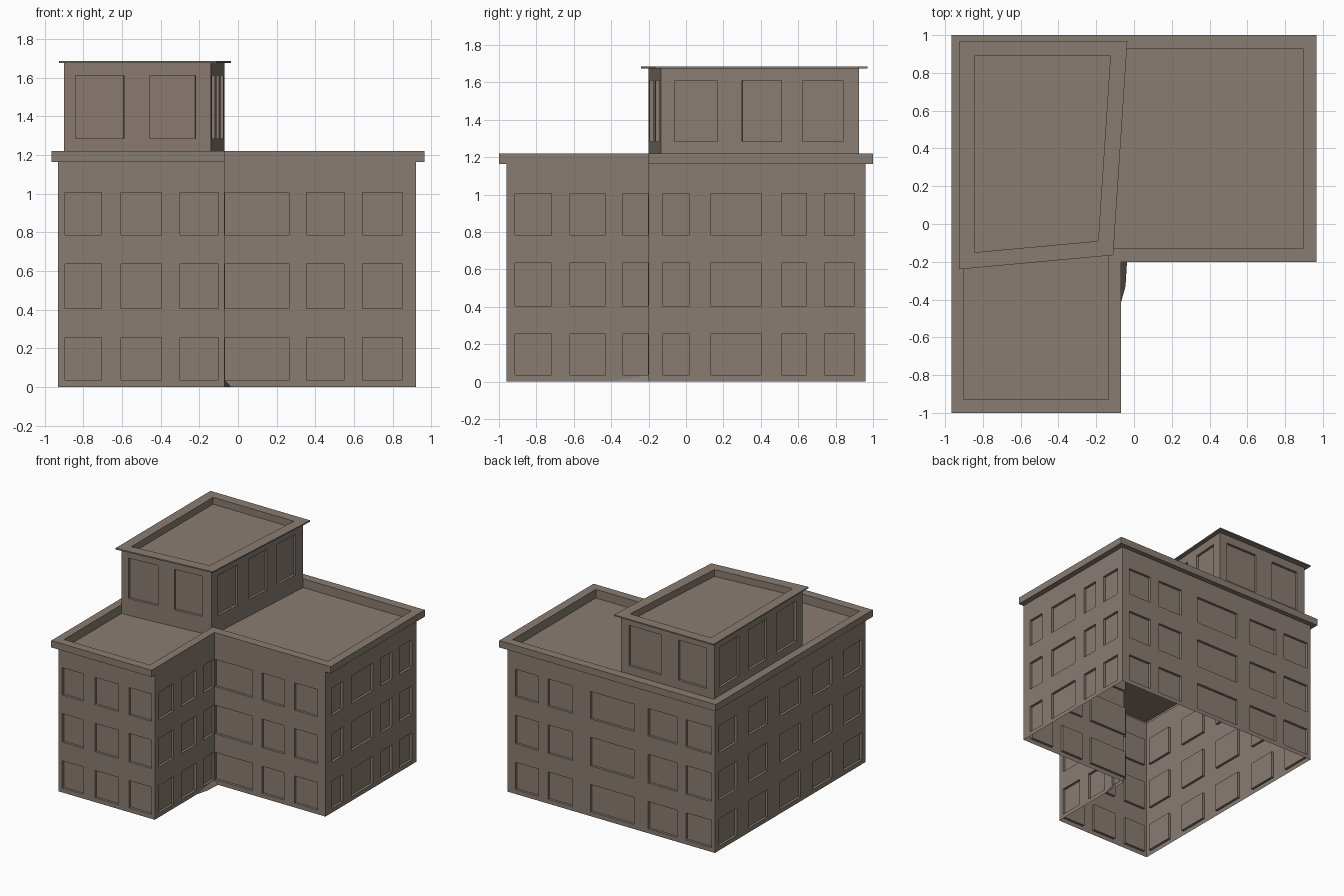
import bpy, bmesh
from mathutils import Vector

if "Cube" in bpy.data.objects:
    bpy.data.objects.remove(bpy.data.objects["Cube"])

stone = bpy.data.materials.new("warm grey brown stone")
stone.diffuse_color = (0.254, 0.202, 0.171, 1)
stone.use_nodes = True
stone.node_tree.nodes["Principled BSDF"].inputs["Base Color"].default_value = stone.diffuse_color
DEPTH = 0.02


def finish(name, bm):
    bmesh.ops.remove_doubles(bm, verts=bm.verts, dist=0.0005)
    me = bpy.data.meshes.new(name)
    bm.to_mesh(me)
    bm.free()
    me.materials.append(stone)
    bpy.context.collection.objects.link(bpy.data.objects.new(name, me))


def face(bm, pts):
    bm.faces.new([bm.verts.new(p) for p in pts])


def wall(bm, a, b, z0, z1, windows, rows):
    """Single-skin wall from a to b with recessed window panels."""
    a, b = Vector((*a, 0)), Vector((*b, 0))
    d = b - a
    ax = 0 if abs(d.x) > abs(d.y) else 1
    spans = sorted(sorted((c - a[ax]) / d[ax] for c in w) for w in windows)
    us = [0] + [u for s in spans for u in s] + [1]
    zs = [z0] + [z for r in rows for z in r] + [z1]
    inward = Vector((-d.y, d.x, 0)).normalized() * DEPTH
    for i in range(len(us) - 1):
        for j in range(len(zs) - 1):
            q = [a + d * u + Vector((0, 0, z)) for u, z in
                 ((us[i], zs[j]), (us[i + 1], zs[j]),
                  (us[i + 1], zs[j + 1]), (us[i], zs[j + 1]))]
            if i % 2 and j % 2:
                r = [p + inward for p in q]
                face(bm, r)
                for k in range(4):
                    n = (k + 1) % 4
                    face(bm, (q[k], q[n], r[n], r[k]))
            else:
                face(bm, q)


def walls(name, outline, z0, z1, windows, rows):
    bm = bmesh.new()
    for i, w in enumerate(windows):
        wall(bm, outline[i], outline[(i + 1) % len(outline)], z0, z1, w, rows)
    finish(name, bm)


def roof(name, wall_line, outer, inner, z_low, z_top, z_floor):
    """Overhanging cornice, parapet top and sunken roof floor."""
    bm = bmesh.new()
    rings = [(wall_line, z_low), (outer, z_low), (outer, z_top),
             (inner, z_top), (inner, z_floor)]
    n = len(outer)
    for (p, zp), (q, zq) in zip(rings, rings[1:]):
        for i in range(n):
            k = (i + 1) % n
            pts = [Vector((*p[i], zp)), Vector((*p[k], zp)),
                   Vector((*q[k], zq)), Vector((*q[i], zq))]
            # skip the soffit where the cornice is flush with the wall
            if (pts[1] - pts[0]).cross(pts[3] - pts[0]).length + \
               (pts[2] - pts[1]).cross(pts[3] - pts[2]).length > 1e-5:
                face(bm, pts)
    face(bm, [(*p, z_floor) for p in inner])
    finish(name, bm)


def ell(x0, y0, xi, yi, x1, y1):
    return [(x0, y0), (xi, y0), (xi, yi), (x1, yi), (x1, y1), (x0, y1)]


# Main L-shaped block, open underneath
main = ell(-0.93, -0.96, -0.07, -0.20, 0.92, 0.96)
main_windows = [
    [(-0.895, -0.705), (-0.605, -0.395), (-0.30, -0.10)],
    [(-0.915, -0.72), (-0.62, -0.43), (-0.34, -0.203)],
    [(-0.067, 0.265), (0.355, 0.55), (0.645, 0.85)],
    [(-0.125, 0.02), (0.13, 0.405), (0.51, 0.645), (0.74, 0.90)],
    [(0.645, 0.85), (0.34, 0.56), (-0.21, 0.18), (-0.59, -0.335), (-0.90, -0.67)],
    [(-0.91, -0.68), (-0.53, -0.28), (-0.13, 0.13), (0.29, 0.53), (0.68, 0.91)],
]
walls("main_walls", main, 0, 1.165, main_windows,
      [(0.035, 0.255), (0.405, 0.635), (0.785, 1.005)])
roof("main_roof", main, ell(-0.965, -1, -0.07, -0.20, 0.965, 1),
     ell(-0.90, -0.93, -0.135, -0.13, 0.895, 0.93), 1.165, 1.22, 1.15)

# Slightly skewed rooftop storey
top = [(-0.90, -0.20), (-0.14, -0.135), (-0.07, 0.925), (-0.90, 0.925)]
top_windows = [
    [(-0.84, -0.59), (-0.455, -0.22)],
    [(-0.06, 0.165), (0.30, 0.51), (0.625, 0.84)],
    [(-0.83, -0.58), (-0.425, -0.14)],
    [(-0.12, 0.13), (0.26, 0.49), (0.61, 0.85)],
]
walls("rooftop_storey_walls", top, 1.15, 1.675, top_windows, [(1.285, 1.61)])
roof("rooftop_storey_roof", top,
     [(-0.925, -0.24), (-0.11, -0.165), (-0.035, 0.97), (-0.925, 0.97)],
     [(-0.845, -0.15), (-0.19, -0.09), (-0.125, 0.89), (-0.845, 0.89)],
     1.675, 1.685, 1.63)

# Small sloping ledge at the foot of the inner corner
bm = bmesh.new()
face(bm, [(-0.07, -0.42, 0.035), (-0.07, -0.42, 0), (-0.045, -0.33, 0),
          (-0.037, -0.20, 0), (-0.07, -0.20, 0.035)])
finish("corner_ledge", bm)
